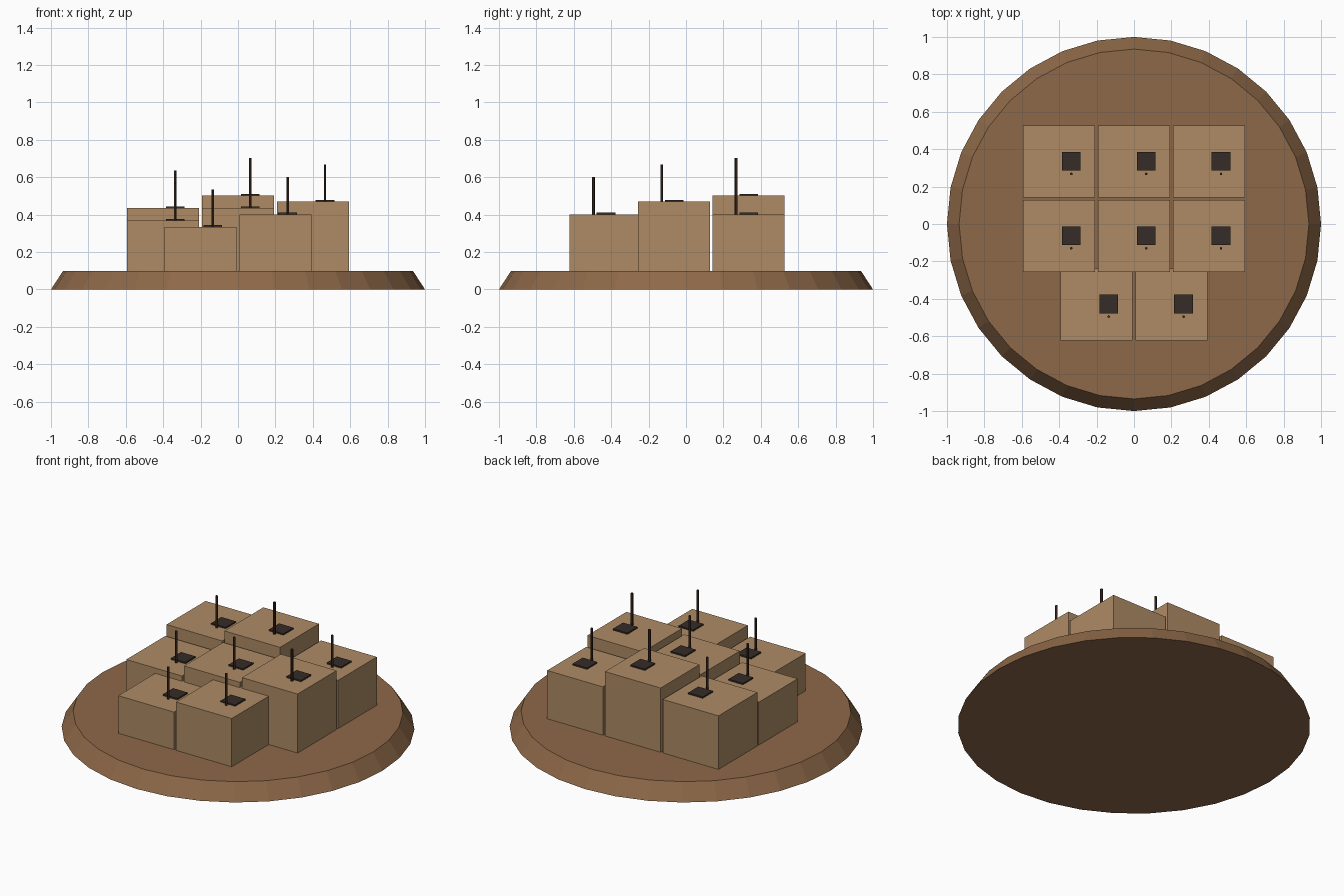
import bpy
from mathutils import Matrix
import bmesh

if "Cube" in bpy.data.objects:
    bpy.data.objects.remove(bpy.data.objects["Cube"])


def material(name, rgb):
    m = bpy.data.materials.new(name)
    m.diffuse_color = (*rgb, 1)
    m.use_nodes = True
    m.node_tree.nodes["Principled BSDF"].inputs["Base Color"].default_value = m.diffuse_color
    return m


EARTH = material("earth", (0.27, 0.14, 0.065))
ADOBE = material("adobe", (0.42, 0.26, 0.13))
DARK = material("dark_opening", (0.035, 0.025, 0.02))
WOOD = material("wood", (0.05, 0.025, 0.015))


def finish(bm, name, mat):
    mesh = bpy.data.meshes.new(name)
    bm.to_mesh(mesh)
    bm.free()
    mesh.materials.append(mat)
    ob = bpy.data.objects.new(name, mesh)
    bpy.context.collection.objects.link(ob)


def box(name, x, y, z0, z1, size, mat):
    bm = bmesh.new()
    bmesh.ops.create_cube(bm, size=1, matrix=Matrix.Translation((x, y, (z0 + z1) / 2))
                          @ Matrix.Diagonal((size, size, z1 - z0, 1)))
    finish(bm, name, mat)


def cone(name, x, y, z0, z1, r0, r1, sides, mat):
    bm = bmesh.new()
    bmesh.ops.create_cone(bm, cap_ends=True, segments=sides, radius1=r0, radius2=r1,
                          depth=z1 - z0, matrix=Matrix.Translation((x, y, (z0 + z1) / 2)))
    finish(bm, name, mat)


# Round tapered ground mound
cone("mound", 0, 0, 0, 0.1, 1.0, 0.935, 32, EARTH)

# Rows of houses: y centre, then (x centre, roof height)
rows = [
    (0.333, [(-0.4, 0.435), (0, 0.502), (0.4, 0.402)]),
    (-0.065, [(-0.4, 0.368), (0, 0.435), (0.4, 0.469)]),
    (-0.43, [(-0.2, 0.335), (0.2, 0.402)]),
]
for r, (y, houses) in enumerate(rows):
    for c, (x, top) in enumerate(houses):
        tag = f"_{r + 1}_{c + 1}"
        box("house" + tag, x, y, 0.1, top, 0.385, ADOBE)
        # Roof hatch and the ladder pole beside it
        box("roof_hatch" + tag, x + 0.065, y + 0.002, top - 0.004, top + 0.009, 0.1, DARK)
        cone("ladder_pole" + tag, x + 0.065, y - 0.065, top - 0.002, top + 0.2,
             0.0075, 0.0075, 6, WOOD)
